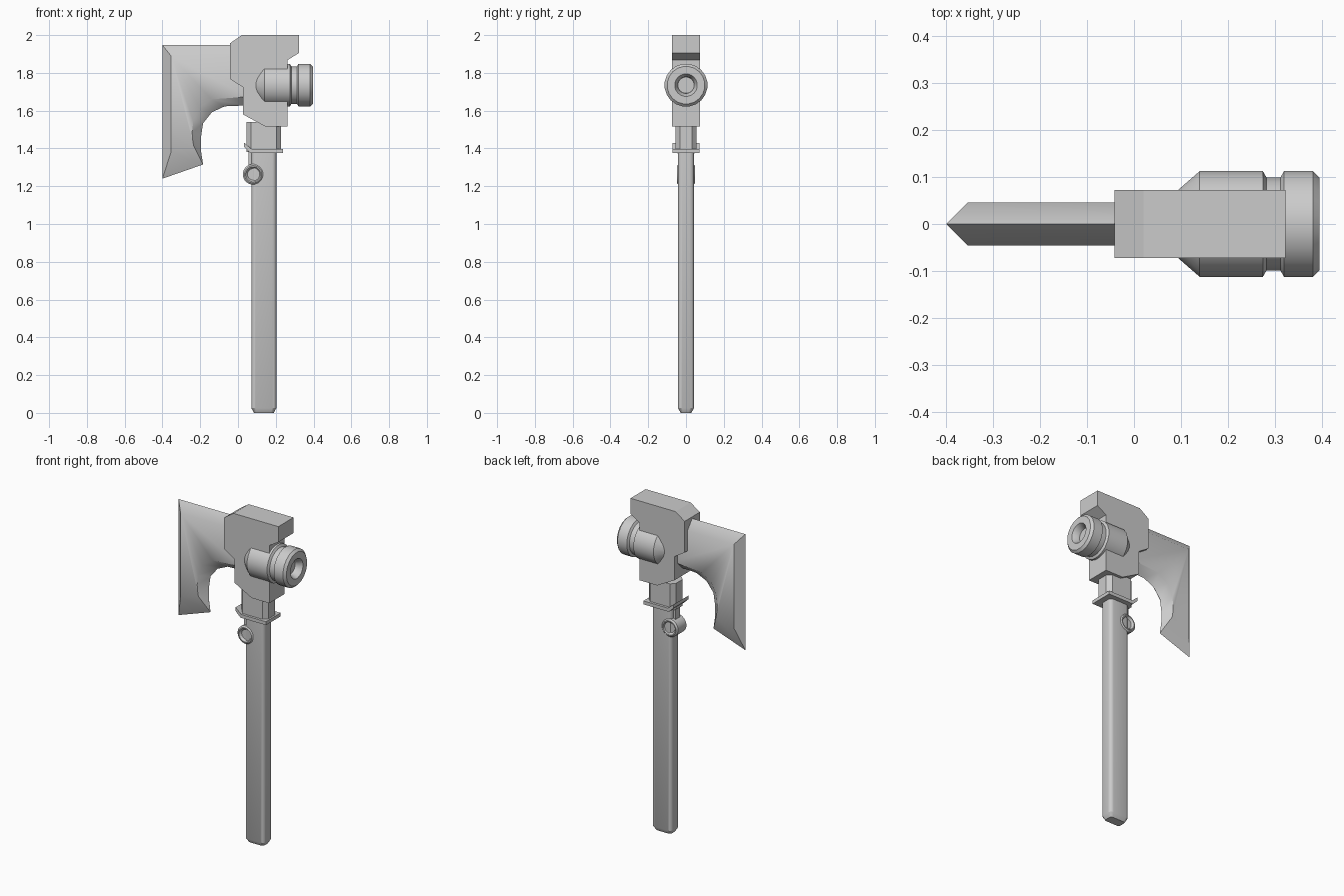
import bpy, bmesh, math
from mathutils import Matrix

if "Cube" in bpy.data.objects:
    bpy.data.objects.remove(bpy.data.objects["Cube"])


def finish(name, bm, smooth=None):
    bmesh.ops.recalc_face_normals(bm, faces=bm.faces)
    me = bpy.data.meshes.new(name)
    bm.to_mesh(me)
    bm.free()
    ob = bpy.data.objects.new(name, me)
    bpy.context.collection.objects.link(ob)
    if smooth:
        bpy.ops.object.select_all(action='DESELECT')
        bpy.context.view_layer.objects.active = ob
        ob.select_set(True)
        bpy.ops.object.shade_smooth_by_angle(angle=math.radians(smooth))
    return ob


def loft(name, rings, smooth=None):
    """Skin closed point rings in order and cap both ends."""
    bm = bmesh.new()
    vs = [[bm.verts.new(p) for p in r] for r in rings]
    n = len(vs[0])
    for a, b in zip(vs, vs[1:]):
        for i in range(n):
            j = (i + 1) % n
            bm.faces.new((a[i], a[j], b[j], b[i]))
    bm.faces.new(vs[0])
    bm.faces.new(vs[-1])
    return finish(name, bm, smooth)


def slab(name, pts, h):
    """Side profile (x, z) extruded to y = +-h."""
    return loft(name, [[(x, y, z) for x, z in pts] for y in (-h, h)])


def lathe(name, prof, center, axis, sides):
    """Revolve (distance, radius) stations around the x or y axis."""
    rings = []
    for d, r in prof:
        ring = []
        for i in range(sides):
            t = 2 * math.pi * (i + 0.5) / sides
            u, z = r * math.cos(t), r * math.sin(t)
            p = (d, u, z) if axis == 'x' else (u, d, z)
            ring.append(tuple(a + b for a, b in zip(p, center)))
        rings.append(ring)
    return loft(name, rings, 30)


def rounded(hx, hy, c, seg, cx, z):
    """Rounded rectangle ring in plan."""
    ring = []
    for k, (sx, sy) in enumerate(((1, 1), (-1, 1), (-1, -1), (1, -1))):
        for i in range(seg + 1):
            t = math.pi / 2 * (k + i / seg)
            ring.append((cx + sx * (hx - c) + c * math.cos(t),
                         sy * (hy - c) + c * math.sin(t), z))
    return ring


# Blade: sharp outline on the centre plane, inset flats on both sides
edge = [(.05, 1.947), (-.4, 1.947), (-.4, 1.24), (-.185, 1.315), (-.197, 1.395),
        (-.196, 1.46), (-.185, 1.533), (-.138, 1.592), (-.07, 1.623), (.05, 1.628)]
flat = [(.05, 1.89), (-.355, 1.89), (-.355, 1.38), (-.235, 1.415), (-.24, 1.445),
        (-.243, 1.485), (-.237, 1.545), (-.203, 1.615), (-.14, 1.66), (.05, 1.674)]
loft("blade", [[(x, y, z) for x, z in o]
               for o, y in ((flat, -.046), (edge, 0), (flat, .046))], 40)

# Head block
slab("head", [(.02, 2), (.323, 2), (.323, 1.905), (.262, 1.868), (.262, 1.517),
              (.143, 1.517), (.026, 1.58), (.026, 1.724), (-.042, 1.767),
              (-.042, 1.957)], .073)

# Hammer drum with groove, rim and recessed face
lathe("hammer", [(.09, .07), (.14, .114), (.275, .114), (.283, .1), (.312, .1),
                 (.32, .114), (.382, .114), (.396, .1), (.396, .06), (.37, .045),
                 (.355, .043)], (0, 0, 1.735), 'x', 20)

# Neck and collar
loft("neck", [rounded(.091, .056, .024, 1, .136, z) for z in (1.38, 1.54)])
slab("collar", [(.033, 1.43), (.072, 1.397), (.238, 1.397), (.238, 1.376),
                (.066, 1.376), (.033, 1.408)], .071)

# Handle with chamfered foot
loft("handle", [rounded(.052, .028, .014, 4, .137, 0),
                rounded(.066, .042, .022, 4, .137, .025),
                rounded(.066, .042, .022, 4, .137, 1.39)], 30)

# Round catch and the strut holding it
lathe("catch", [(-.036, .03), (-.048, .04), (-.048, .046), (-.04, .055), (.04, .055),
                (.048, .046), (.048, .04), (.036, .03)], (.08, 0, 1.263), 'y', 20)
slab("catch_strut", [(.056, 1.39), (.09, 1.39), (.09, 1.28), (.056, 1.28)], .02)
